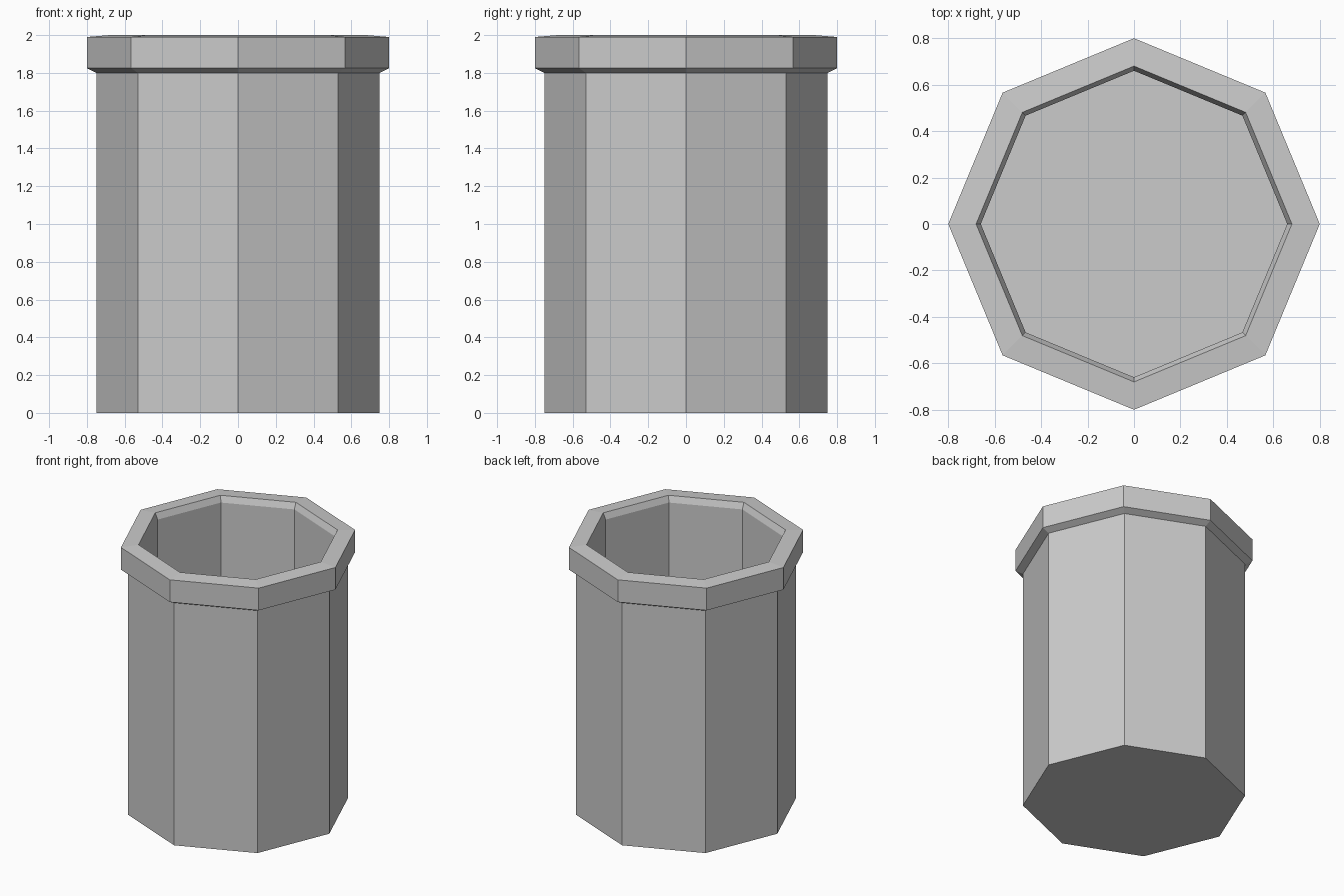
import bpy, bmesh
from math import cos, sin, pi

if "Cube" in bpy.data.objects:
    bpy.data.objects.remove(bpy.data.objects["Cube"])

SIDES = 8

# Profile (radius, height): outer wall, flared rim, inner chamfer, inner wall
PROFILE = [
    (0.75, 0.0), (0.75, 1.80), (0.80, 1.825), (0.80, 1.99),
    (0.68, 2.0), (0.66, 1.955), (0.66, 0.09),
]


def lathe(name, profile, sides):
    bm = bmesh.new()
    rings = [[bm.verts.new((r * cos(2 * pi * i / sides), r * sin(2 * pi * i / sides), z))
              for i in range(sides)] for r, z in profile]
    for a, b in zip(rings, rings[1:]):
        for i in range(sides):
            j = (i + 1) % sides
            bm.faces.new((a[i], a[j], b[j], b[i]))
    # Underside and inner floor
    bm.faces.new(rings[0][::-1])
    bm.faces.new(rings[-1])
    bmesh.ops.recalc_face_normals(bm, faces=bm.faces)
    mesh = bpy.data.meshes.new(name)
    bm.to_mesh(mesh)
    bm.free()
    obj = bpy.data.objects.new(name, mesh)
    bpy.context.collection.objects.link(obj)
    return obj


# Open octagonal container
lathe("octagonal_bin", PROFILE, SIDES)
